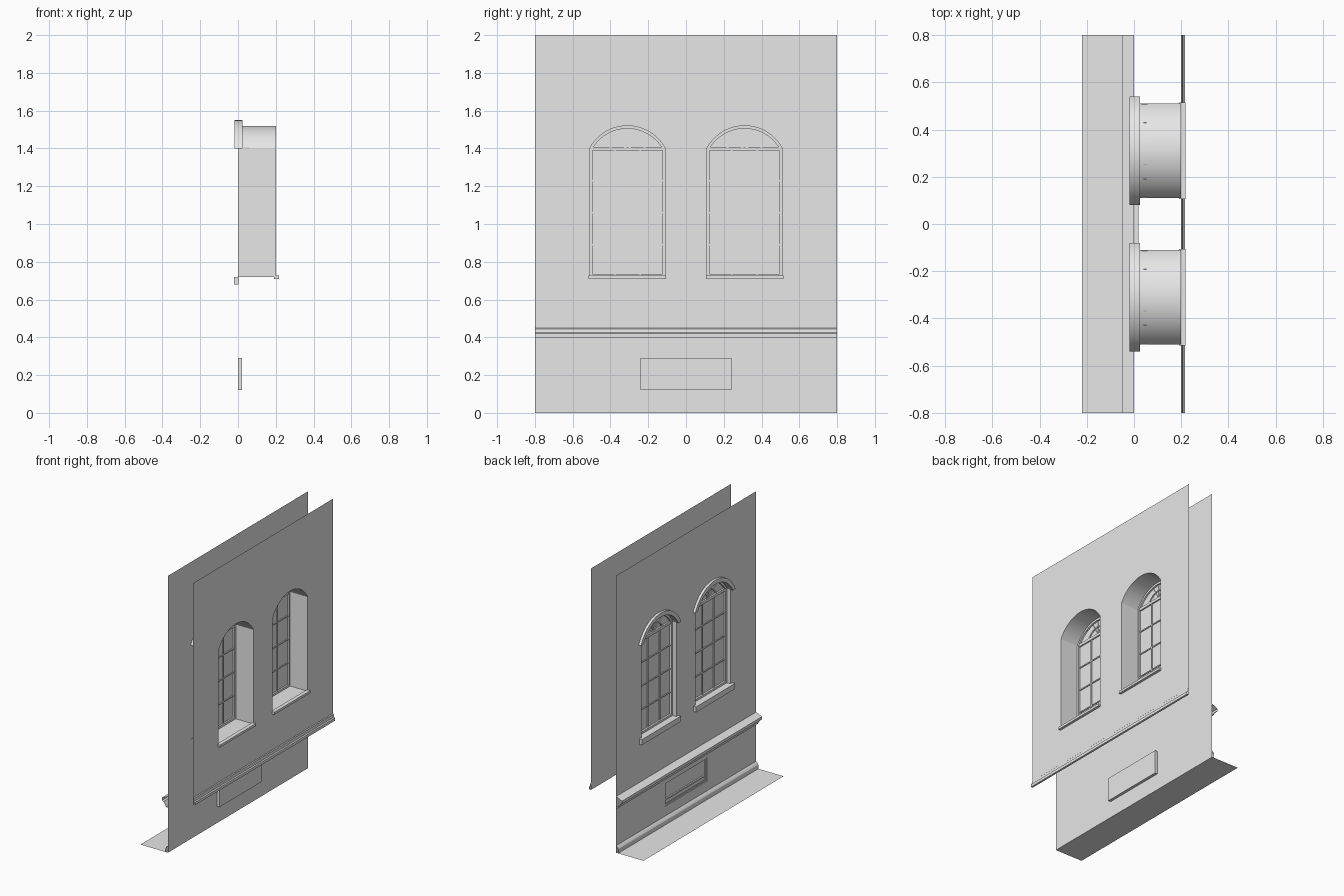
import bpy, bmesh, math

if "Cube" in bpy.data.objects:
    bpy.data.objects.remove(bpy.data.objects["Cube"], do_unlink=True)

grey = bpy.data.materials.new("plaster_grey")
grey.use_nodes = True
COLOUR = (0.8, 0.8, 0.8, 1)
grey.diffuse_color = COLOUR
grey.node_tree.nodes["Principled BSDF"].inputs["Base Color"].default_value = COLOUR

HALF, BASE, SPRING, RISE = 0.2, 0.72, 1.4, 0.12   # window opening
WALL = 0.2                                        # wall thickness
SIDE = 0.8                                        # half the wall length


def finish(name, bm, fix_normals=True):
    if fix_normals:
        bmesh.ops.recalc_face_normals(bm, faces=bm.faces)
    me = bpy.data.meshes.new(name)
    bm.to_mesh(me)
    bm.free()
    me.materials.append(grey)
    ob = bpy.data.objects.new(name, me)
    bpy.context.collection.objects.link(ob)
    bpy.context.view_layer.objects.active = ob
    bpy.ops.object.select_all(action="DESELECT")
    ob.select_set(True)
    bpy.ops.object.shade_smooth_by_angle(angle=math.radians(30))
    return ob


def rect(y0, y1, z0, z1):
    return [(y0, z0), (y1, z0), (y1, z1), (y0, z1)]


def arc(yc, half, base, rise, n=20):
    # segmental arch from right to left
    r = (half * half + rise * rise) / (2 * rise)
    a = math.asin(half / r)
    return [(yc + r * math.sin(a - 2 * a * i / n),
             base + rise - r + r * math.cos(a - 2 * a * i / n)) for i in range(n + 1)]


def opening(yc, inset=0.0):
    h = HALF - inset
    return [(yc - h, BASE + inset), (yc + h, BASE + inset)] + arc(yc, h, SPRING, RISE - inset)


def sheet(name, x, outline, holes, facing):
    # flat wall with holes
    bm = bmesh.new()
    for loop in [outline] + holes:
        vs = [bm.verts.new((x, y, z)) for y, z in loop]
        for i, v in enumerate(vs):
            bm.edges.new((v, vs[i - 1]))
    bmesh.ops.triangle_fill(bm, edges=bm.edges[:], use_beauty=True)
    bm.normal_update()
    for f in bm.faces:
        if f.normal.x * facing < 0:
            f.normal_flip()
    return finish(name, bm, False)


def prism(name, outline, x0, x1, front=True, back=True):
    # outline in y,z pushed along x
    bm = bmesh.new()
    a = [bm.verts.new((x0, y, z)) for y, z in outline]
    b = [bm.verts.new((x1, y, z)) for y, z in outline]
    for i in range(len(a)):
        bm.faces.new((a[i - 1], a[i], b[i], b[i - 1]))
    if front:
        bm.faces.new(a)
    if back:
        bm.faces.new(b)
    return finish(name, bm)


def ring(name, outer, inner, x0, x1, closed=True):
    # band between two matching outlines
    bm = bmesh.new()
    rows = [[bm.verts.new((x, y, z)) for y, z in loop]
            for loop, x in ((outer, x0), (outer, x1), (inner, x1), (inner, x0))]
    n = len(outer)
    for i in range(n if closed else n - 1):
        j = (i + 1) % n
        for k in range(4):
            p, q = rows[k], rows[(k + 1) % 4]
            bm.faces.new((p[i], p[j], q[j], q[i]))
    if not closed:
        for i in (0, n - 1):
            bm.faces.new([r[i] for r in rows])
    return finish(name, bm)


def moulding(name, profile, facing):
    # open-ended x,z profile run along the wall
    bm = bmesh.new()
    a = [bm.verts.new((x, -SIDE, z)) for x, z in profile]
    b = [bm.verts.new((x, SIDE, z)) for x, z in profile]
    for i in range(len(a) - 1):
        bm.faces.new((a[i], a[i + 1], b[i + 1], b[i]))
    ob = finish(name, bm)
    if sum(p.normal.x * p.area for p in ob.data.polygons) * facing < 0:
        ob.data.flip_normals()
    return ob


# walls
windows = (("right", -0.31), ("left", 0.31))
holes = [opening(yc) for _, yc in windows]
vent = rect(-0.24, 0.24, 0.12, 0.29)
sheet("outer_wall", 0, rect(-SIDE, SIDE, 0, 2), holes + [vent], -1)
sheet("inner_wall", WALL, rect(-SIDE, SIDE, 0.4, 2), holes, 1)

# pavement
bm = bmesh.new()
bm.faces.new([bm.verts.new(p) for p in
              ((-0.22, -SIDE, 0), (0, -SIDE, 0), (0, SIDE, 0), (-0.22, SIDE, 0))])
finish("pavement", bm, False)

# mouldings
moulding("outer_ledge", [(0, 0.405), (-0.035, 0.39), (-0.048, 0.385), (-0.048, 0.365),
                         (-0.035, 0.36), (-0.022, 0.34), (-0.015, 0.325), (0, 0.325)], -1)
moulding("plinth", [(0, 0.05), (-0.012, 0.04), (-0.018, 0.03), (-0.018, 0)], -1)
moulding("inner_skirting", [(0.2, 0.45), (0.205, 0.445), (0.208, 0.425),
                            (0.215, 0.42), (0.215, 0.4), (0.2, 0.4)], 1)

# vent
prism("vent_recess", vent, 0, 0.02, front=False)
ring("vent_frame", vent, rect(-0.23, 0.23, 0.13, 0.28), 0.004, 0.012)
prism("vent_rail", rect(-0.23, 0.23, 0.155, 0.165), 0.008, 0.018)

# windows
for side, yc in windows:
    def part(s):
        return side + "_window_" + s

    prism(part("reveal"), opening(yc), 0, WALL, front=False, back=False).data.flip_normals()
    ring(part("frame"), opening(yc), opening(yc, 0.015), 0.03, 0.06)
    prism(part("glass"), opening(yc, 0.01), 0.044, 0.048)
    ring(part("arch_trim"), arc(yc, 0.23, SPRING, 0.15), arc(yc, HALF, SPRING, RISE),
         -0.018, 0.025, closed=False)
    prism(part("outer_sill"), rect(yc - 0.222, yc + 0.222, 0.68, BASE), -0.02, 0.002)
    prism(part("inner_sill"), rect(yc - 0.205, yc + 0.205, 0.71, 0.727), 0.19, 0.218)

    # glazing bars
    prism(part("transom"), rect(yc - HALF, yc + HALF, 1.388, 1.408), 0.032, 0.058)
    for i in (-1, 1):
        y = yc + i * HALF / 3
        prism(part("upright_bar"), rect(y - 0.004, y + 0.004, BASE, SPRING), 0.038, 0.054)
    for i in range(1, 4):
        z = BASE + (SPRING - BASE) * i / 4
        prism(part("cross_bar"), rect(yc - HALF, yc + HALF, z - 0.004, z + 0.004), 0.038, 0.054)

    # fanlight
    ring(part("fan_arc"), arc(yc, 0.1, SPRING, 0.065, 12), arc(yc, 0.09, SPRING, 0.057, 12),
         0.038, 0.054, closed=False)
    drop = (HALF ** 2 + RISE ** 2) / (2 * RISE) - RISE
    for deg in (35, 62, 90, 118, 145):
        c, s = math.cos(math.radians(deg)), math.sin(math.radians(deg))
        reach = -drop * s + math.sqrt((drop * s) ** 2 + HALF ** 2)
        bar = [(yc + c * t - s * w, SPRING + s * t + c * w)
               for t, w in ((0.01, -0.003), (reach, -0.003), (reach, 0.003), (0.01, 0.003))]
        prism(part("fan_bar"), bar, 0.04, 0.052)
